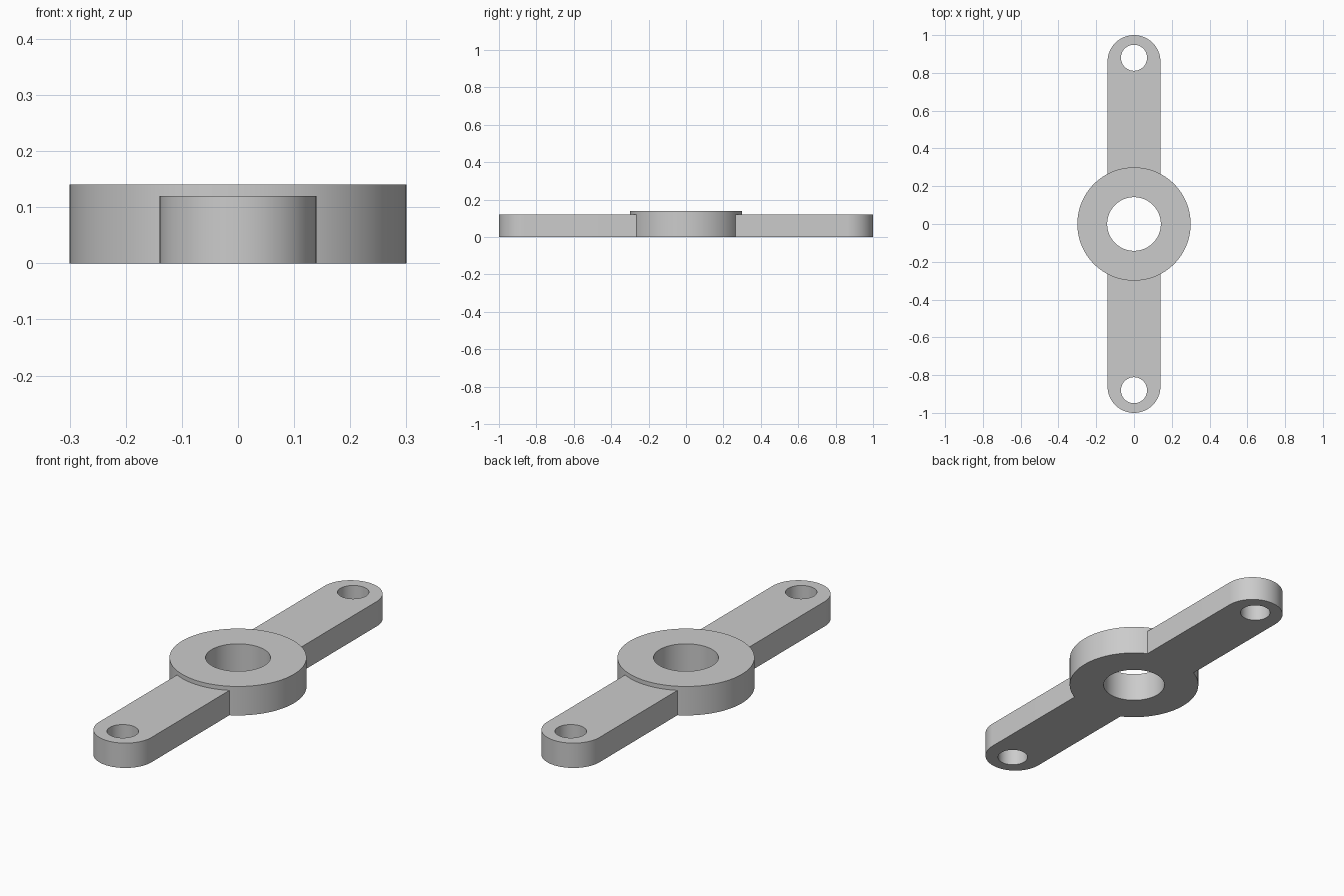
import bpy
import bmesh
from math import pi, sin, cos, radians

HUB_R, BORE_R, HUB_H = 0.30, 0.142, 0.14
ARM_W, ARM_H, ARM_ROOT = 0.14, 0.12, 0.21
TIP_Y, HOLE_Y, HOLE_R = 0.86, 0.88, 0.069
SEGMENTS = 96

cube = bpy.data.objects.get("Cube")
if cube:
    bpy.data.objects.remove(cube, do_unlink=True)

# Single grey metal colour
metal = bpy.data.materials.new("grey metal")
metal.use_nodes = True
metal.diffuse_color = (0.6, 0.6, 0.6, 1)
metal.node_tree.nodes["Principled BSDF"].inputs["Base Color"].default_value = (0.6, 0.6, 0.6, 1)


def arc(radius, y, start, end, steps):
    return [(radius * cos(start + (end - start) * i / steps),
             y + radius * sin(start + (end - start) * i / steps))
            for i in range(steps + 1)]


def circle(radius, y=0):
    return arc(radius, y, 0, 2 * pi, SEGMENTS)[:-1]


def prism(name, outline, bottom, top):
    """Extrude a counter-clockwise outline into a solid."""
    bm = bmesh.new()
    base = bm.faces.new([bm.verts.new((x, y, bottom)) for x, y in outline])
    up = bmesh.ops.extrude_face_region(bm, geom=[base], use_keep_orig=True)
    moved = [v for v in up["geom"] if isinstance(v, bmesh.types.BMVert)]
    bmesh.ops.translate(bm, verts=moved, vec=(0, 0, top - bottom))
    bmesh.ops.recalc_face_normals(bm, faces=bm.faces)
    mesh = bpy.data.meshes.new(name)
    bm.to_mesh(mesh)
    bm.free()
    mesh.materials.append(metal)
    obj = bpy.data.objects.new(name, mesh)
    bpy.context.collection.objects.link(obj)
    return obj


def combine(target, tool, operation):
    """Apply a boolean and discard the tool."""
    mod = target.modifiers.new(operation.lower(), 'BOOLEAN')
    mod.operation, mod.solver, mod.object = operation, 'EXACT', tool
    bpy.context.view_layer.objects.active = target
    bpy.ops.object.modifier_apply(modifier=mod.name)
    bpy.data.objects.remove(tool, do_unlink=True)


# Round hub, with two round-ended arms fused on
bracket = prism("hub_with_arms", circle(HUB_R), 0, HUB_H)
for side in (-1, 1):
    outline = [(-ARM_W, ARM_ROOT), (ARM_W, ARM_ROOT)] + arc(ARM_W, TIP_Y, 0, pi, SEGMENTS // 2)
    outline = [(side * x, side * y) for x, y in outline]
    combine(bracket, prism("arm", outline, 0, ARM_H), 'UNION')

# Centre bore and the bolt hole in each arm
for radius, y in ((BORE_R, 0), (HOLE_R, HOLE_Y), (HOLE_R, -HOLE_Y)):
    combine(bracket, prism("hole_cutter", circle(radius, y), -0.1, 0.3), 'DIFFERENCE')

# Smooth round walls, crisp rims
bpy.ops.object.select_all(action='DESELECT')
bracket.select_set(True)
bpy.context.view_layer.objects.active = bracket
bpy.ops.object.shade_smooth_by_angle(angle=radians(30))
